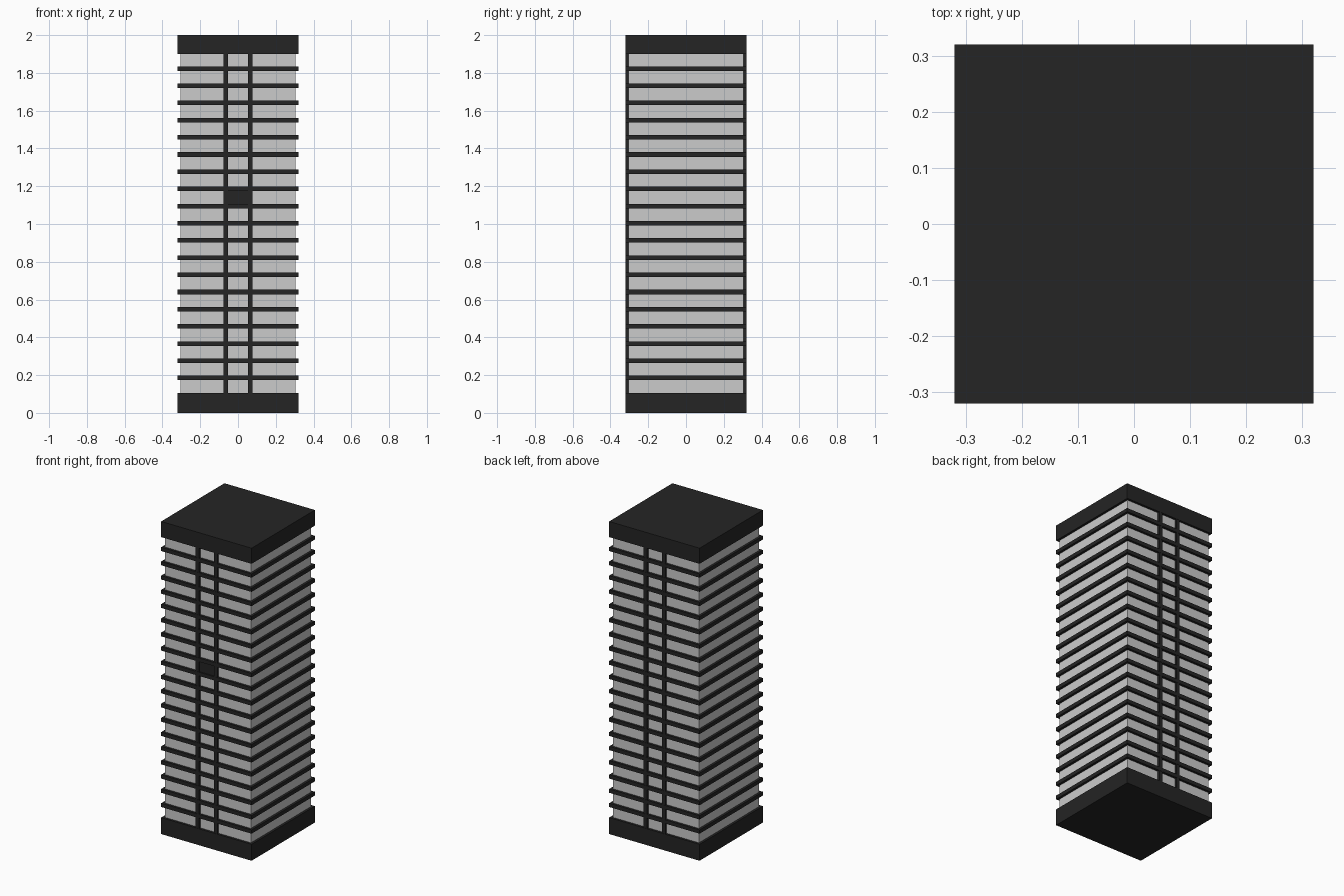
import bpy

if "Cube" in bpy.data.objects:
    bpy.data.objects.remove(bpy.data.objects["Cube"])

dark = bpy.data.materials.new("dark_cladding")
dark.diffuse_color = (0.018, 0.018, 0.018, 1)
dark.use_nodes = True
dark.node_tree.nodes["Principled BSDF"].inputs["Base Color"].default_value = dark.diffuse_color


def box(name, x, y, z, mat=None):
    """Box from (min, max) pairs on each axis."""
    spans = (x, y, z)
    bpy.ops.mesh.primitive_cube_add(size=1, location=[(a + b) / 2 for a, b in spans])
    ob = bpy.context.object
    ob.name = name
    ob.scale = [b - a for a, b in spans]
    bpy.ops.object.transform_apply(location=False, rotation=False, scale=True)
    if mat:
        ob.data.materials.append(mat)
    return ob


W = 0.32       # half width of the slabs
G = 0.305      # half width of the glazed core
FIRST, STEP, T = 0.185, 0.091, 0.024

# Glazed core, base plinth and roof cap
box("glazed_core", (-G, G), (-G, G), (0.1, 1.9))
box("base_plinth", (-W, W), (-W, W), (0, 0.105), dark)
box("roof_cap", (-W, W), (-W, W), (1.9, 2.0), dark)

# Projecting floor slabs
for i in range(19):
    z = FIRST + i * STEP
    box(f"floor_slab_{i + 1}", (-W, W), (-W, W), (z - T / 2, z + T / 2), dark)

# Paired vertical fins on front and back
for label, s in (("front", -1), ("back", 1)):
    y = sorted((s * 0.30, s * 0.319))
    for side, x in (("left", -0.065), ("right", 0.065)):
        box(f"{label}_fin_{side}", (x - T / 2, x + T / 2), y, (0.1, 1.9), dark)

# Dark infill panel in one front bay
z = FIRST + 10 * STEP
box("front_infill_panel", (-0.055, 0.055), (-0.312, -0.30), (z, z + STEP), dark)
